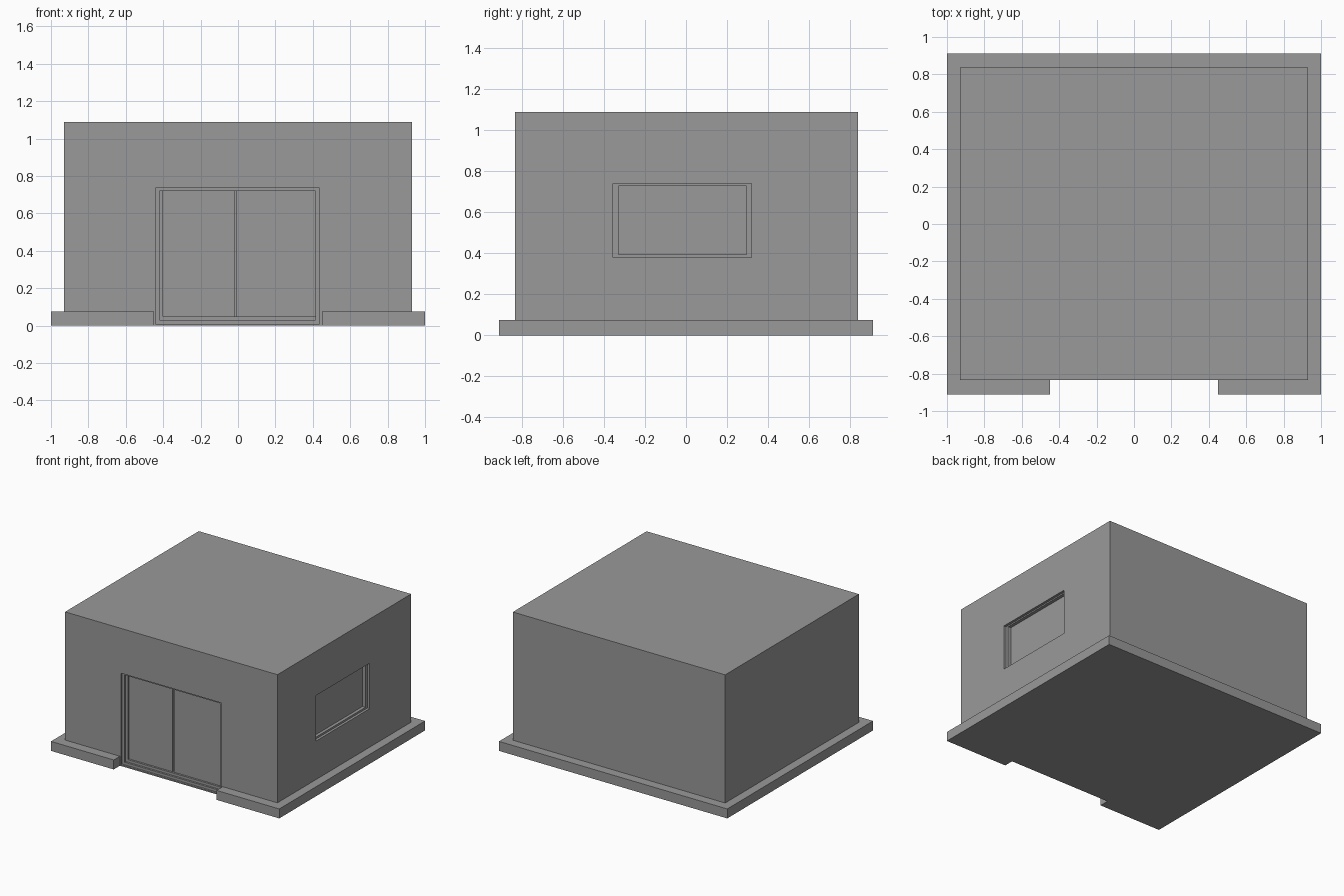
import bpy
import bmesh

if "Cube" in bpy.data.objects:
    bpy.data.objects.remove(bpy.data.objects["Cube"], do_unlink=True)

# One plain grey for the whole building
grey = bpy.data.materials.new("plain_grey")
grey.use_nodes = True
COLOUR = (0.32, 0.32, 0.32, 1)
grey.diffuse_color = COLOUR
grey.node_tree.nodes["Principled BSDF"].inputs["Base Color"].default_value = COLOUR


def finish(name, bm):
    bmesh.ops.recalc_face_normals(bm, faces=bm.faces)
    mesh = bpy.data.meshes.new(name)
    bm.to_mesh(mesh)
    bm.free()
    mesh.materials.append(grey)
    obj = bpy.data.objects.new(name, mesh)
    bpy.context.collection.objects.link(obj)
    return obj


def box(name, x, y, z):
    """Box between the given (low, high) pairs."""
    bm = bmesh.new()
    bmesh.ops.create_cube(bm, size=1)
    for v in bm.verts:
        v.co = [pair[0] if c < 0 else pair[1] for c, pair in zip(v.co, (x, y, z))]
    return finish(name, bm)


def prism(name, outline, height):
    """Outline in the ground plane, raised to a height."""
    bm = bmesh.new()
    face = bm.faces.new([bm.verts.new((x, y, 0)) for x, y in outline])
    raised = bmesh.ops.extrude_face_region(bm, geom=[face])["geom"]
    verts = [g for g in raised if isinstance(g, bmesh.types.BMVert)]
    bmesh.ops.translate(bm, verts=verts, vec=(0, 0, height))
    return finish(name, bm)


def cut(target, cutter):
    mod = target.modifiers.new("opening", "BOOLEAN")
    mod.operation = "DIFFERENCE"
    mod.solver = "EXACT"
    mod.object = cutter
    bpy.context.view_layer.objects.active = target
    bpy.ops.object.modifier_apply(modifier=mod.name)


HALF_X, FRONT, BACK, TOP = 0.93, -0.835, 0.838, 1.09
PLINTH_Y, PLINTH_TOP, NOTCH = 0.912, 0.075, 0.45

# Plinth with a notch in front of the door, and the main block
plinth = prism("plinth", [
    (-1, -PLINTH_Y), (-NOTCH, -PLINTH_Y), (-NOTCH, FRONT), (NOTCH, FRONT),
    (NOTCH, -PLINTH_Y), (1, -PLINTH_Y), (1, PLINTH_Y), (-1, PLINTH_Y)], PLINTH_TOP)
walls = box("walls_and_roof", (-HALF_X, HALF_X), (FRONT, BACK), (PLINTH_TOP, TOP))

# Openings
DEEP = 0.06
door_cut = box("door_cutter", (-0.44, 0.435), (FRONT - 0.05, FRONT + DEEP), (0.01, 0.735))
window_cut = box("window_cutter", (HALF_X - DEEP, HALF_X + 0.05), (-0.355, 0.32), (0.38, 0.74))
cut(plinth, door_cut)
cut(walls, door_cut)
cut(walls, window_cut)
for cutter in (door_cut, window_cut):
    bpy.data.objects.remove(cutter, do_unlink=True)


def depth_y(near, far=DEEP):
    return (FRONT + near, FRONT + far)


def depth_x(near, far=DEEP):
    return (HALF_X - far, HALF_X - near)


# Door frame, with an extra inner step at the left and the bottom
outer = depth_y(0.015)
box("door_frame_right_jamb", (-0.44, -0.42), outer, (0.01, 0.735))
box("door_frame_left_jamb", (0.415, 0.435), outer, (0.01, 0.735))
box("door_frame_head", (-0.42, 0.415), outer, (0.72, 0.735))
box("door_frame_sill", (-0.42, 0.415), outer, (0.01, 0.03))
inner = depth_y(0.03)
box("door_track_jamb", (-0.42, -0.40), inner, (0.03, 0.72))
box("door_track_sill", (-0.40, 0.415), inner, (0.03, 0.05))

# Two door leaves with a narrow gap between them
for name, span in (("right_door_leaf", (-0.40, -0.019)), ("left_door_leaf", (-0.009, 0.415))):
    box(name, span, depth_y(0.045), (0.05, 0.72))

# Window frame and pane
rim = depth_x(0.02)
box("window_frame_front_jamb", rim, (-0.355, -0.33), (0.38, 0.74))
box("window_frame_back_jamb", rim, (0.295, 0.32), (0.38, 0.74))
box("window_frame_head", rim, (-0.33, 0.295), (0.73, 0.74))
box("window_frame_sill", rim, (-0.33, 0.295), (0.38, 0.395))
box("window_pane", depth_x(0.045), (-0.33, 0.295), (0.395, 0.73))
